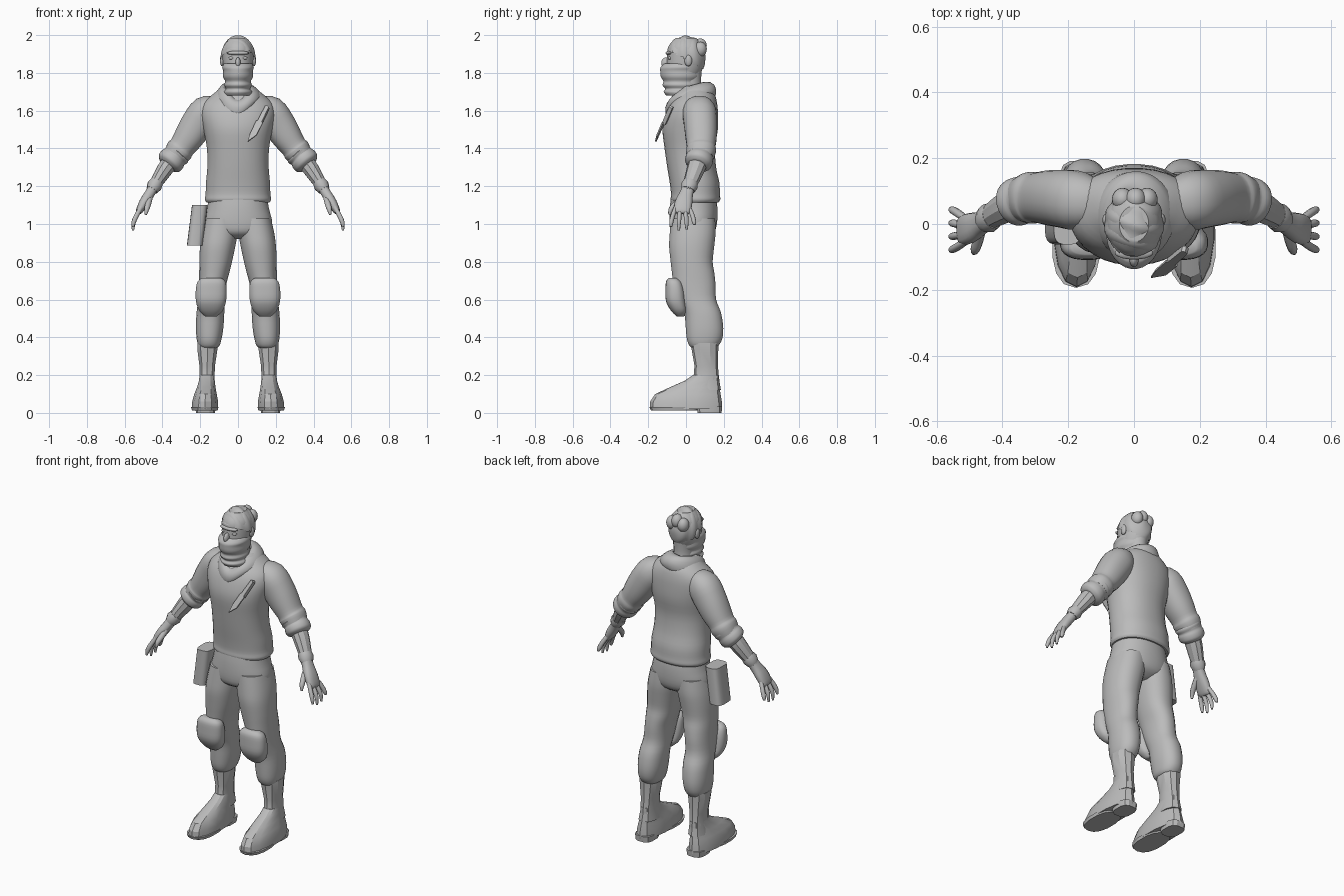
import bpy, bmesh, math
from mathutils import Vector, Matrix

default_cube = bpy.data.objects.get("Cube")
if default_cube:
    bpy.data.objects.remove(default_cube, do_unlink=True)

grey = bpy.data.materials.new("plain grey")
grey.use_nodes = True
grey.diffuse_color = (.5, .5, .5, 1)
grey.node_tree.nodes["Principled BSDF"].inputs["Base Color"].default_value = grey.diffuse_color


def finish(name, bm, angle=45):
    """Turn a bmesh into a shaded object."""
    bmesh.ops.recalc_face_normals(bm, faces=bm.faces)
    mesh = bpy.data.meshes.new(name)
    bm.to_mesh(mesh)
    bm.free()
    mesh.materials.append(grey)
    obj = bpy.data.objects.new(name, mesh)
    bpy.context.collection.objects.link(obj)
    bpy.ops.object.select_all(action="DESELECT")
    obj.select_set(True)
    bpy.context.view_layer.objects.active = obj
    bpy.ops.object.shade_smooth_by_angle(angle=math.radians(angle))
    return obj


def refine(rows, steps):
    """Smooth interpolation through the rows of a loft."""
    rows = [Vector(r) for r in rows]
    result = []
    for i in range(len(rows) - 1):
        p, q = rows[i], rows[i + 1]
        before, after = rows[max(i - 1, 0)], rows[min(i + 2, len(rows) - 1)]
        for k in range(steps):
            t = k / steps
            m, n = (q - before) / 2, (after - p) / 2
            result.append(p + m * t + (3 * (q - p) - 2 * m - n) * t**2
                          + (2 * (p - q) + m + n) * t**3)
    return result + [rows[-1]]


def loft(name, rows, side=1, sides=24, steps=3, power=2.0, follow=False, angle=45):
    """Rows are x, y, z, half width, half depth; rings may follow the path."""
    bm = bmesh.new()
    rows = refine(rows, steps)
    rings = []
    for i, row in enumerate(rows):
        center = Vector(row[:3])
        across, deep = Vector((1, 0, 0)), Vector((0, 1, 0))
        if follow:
            ahead = Vector(rows[min(i + 1, len(rows) - 1)][:3])
            tangent = (ahead - Vector(rows[max(i - 1, 0)][:3])).normalized()
            across = tangent.cross(deep).normalized()
            deep = across.cross(tangent)
        ring = []
        for k in range(sides):
            a = math.tau * (k + .5) / sides
            c, s = math.cos(a), math.sin(a)
            u = math.copysign(abs(c) ** (2 / power), c) * row[3]
            v = math.copysign(abs(s) ** (2 / power), s) * row[4]
            p = center + across * u + deep * v
            ring.append(bm.verts.new((p.x * side, p.y, p.z)))
        rings.append(ring)
    for low, high in zip(rings, rings[1:]):
        for k in range(sides):
            n = (k + 1) % sides
            bm.faces.new((low[k], low[n], high[n], high[k]))
    bm.faces.new(rings[0])
    bm.faces.new(rings[-1])
    return finish(name, bm, angle)


def ball(name, place, size):
    bm = bmesh.new()
    bmesh.ops.create_uvsphere(bm, u_segments=20, v_segments=12, radius=1)
    bm.transform(Matrix.Translation(place) @ Matrix.Diagonal((*size, 1)))
    return finish(name, bm)


# Sweater body, with a turned hem
loft("sweater", [
    (0, .05, 1.115, .168, .122), (0, .05, 1.13, .176, .132), (0, .05, 1.16, .172, .13),
    (0, .045, 1.22, .17, .132), (0, .03, 1.3, .163, .13), (0, .02, 1.4, .165, .134),
    (0, .022, 1.5, .183, .147), (0, .03, 1.58, .198, .14), (0, .04, 1.64, .185, .125),
    (0, .05, 1.69, .13, .1), (0, .04, 1.73, .08, .07)], sides=32, power=2.2)

# Trouser seat
loft("trouser_seat", [
    (0, .04, 1.14, .155, .12), (0, .04, 1.08, .165, .127), (0, .038, 1.0, .182, .126),
    (0, .035, .95, .15, .11), (0, .035, .92, .06, .06)], sides=32, power=2.2)

# Hooded collar: a slanted roll that dips to a point in front
bm = bmesh.new()
turns, section = 40, 12
collar = []
for i in range(turns):
    a = math.tau * i / turns
    c, s = math.cos(a), math.sin(a)
    front = max(0, -s)
    center = Vector((.085 * c, .025 + .1 * s, 1.685 + .025 * s - .045 * front**5))
    out = Vector((c, s, 0))
    ring = []
    for k in range(section):
        b = math.tau * k / section
        wrinkle = 1 + .1 * math.sin(3 * b + 2 * c)
        offset = out * math.cos(b) * .035 + Vector((-.3 * c, -.3 * s, 1)) * math.sin(b) * .046
        ring.append(bm.verts.new(center + offset * wrinkle))
    collar.append(ring)
for i in range(turns):
    r, q = collar[i], collar[(i + 1) % turns]
    for k in range(section):
        n = (k + 1) % section
        bm.faces.new((r[k], r[n], q[n], q[k]))
finish("hood_collar", bm, 60)

# Head and neck, with a folded cloth over the lower face
loft("neck", [(0, .02, 1.66, .07, .075), (0, .015, 1.74, .055, .065), (0, .015, 1.82, .06, .07)])
loft("head", [
    (0, -.045, 1.72, .035, .045), (0, -.03, 1.755, .06, .078), (0, -.008, 1.82, .076, .096),
    (0, 0, 1.88, .082, .101), (0, 0, 1.94, .078, .094), (0, 0, 1.985, .045, .055)])
loft("face_cloth", [
    (0, -.02, 1.68, .07, .085), (0, -.025, 1.7, .076, .094), (0, -.025, 1.715, .064, .085),
    (0, -.03, 1.735, .074, .095), (0, -.03, 1.755, .068, .09), (0, -.03, 1.78, .08, .104),
    (0, -.032, 1.81, .079, .105), (0, -.03, 1.83, .084, .105), (0, -.025, 1.85, .074, .09)],
    sides=28, angle=60)
ball("nose", (0, -.106, 1.852), (.014, .025, .03))
ball("brow", (0, -.088, 1.905), (.058, .02, .012))

# Wavy swept hair, trimmed along a hairline that falls toward the nape
bm = bmesh.new()
bmesh.ops.create_uvsphere(bm, u_segments=48, v_segments=32, radius=1)
for v in bm.verts:
    wave = 1 + .03 * math.sin(11 * v.co.y + 3 * v.co.x + 2 * v.co.z)
    v.co = Vector((v.co.x * .09, v.co.y * .106, v.co.z * .112)) * wave
    v.co.z += 1.884
trimmed = [f for f in bm.faces
           if f.calc_center_median().z < 1.868 - .6 * f.calc_center_median().y]
bmesh.ops.delete(bm, geom=trimmed, context="FACES")
finish("hair", bm, 60)
for i, x in enumerate((-.035, .005, .04)):
    ball(f"hair_tuft_{i + 1}", (x, .075, 1.945 - abs(x) / 2), (.032, .035, .04))

# Arms, legs and paired face parts
for side, label in ((1, "left"), (-1, "right")):
    def part(name, rows, **options):
        return loft(f"{label}_{name}", rows, side, **options)

    ball(f"{label}_eye", (side * .034, -.084, 1.878), (.016, .012, .009))
    ball(f"{label}_ear", (side * .084, .012, 1.865), (.012, .02, .03))

    part("sleeve", [
        (.1, .06, 1.63, .05, .06), (.165, .07, 1.598, .085, .088),
        (.215, .077, 1.53, .088, .088), (.26, .08, 1.46, .08, .083),
        (.295, .08, 1.41, .07, .076), (.31, .08, 1.39, .074, .079),
        (.335, .075, 1.355, .064, .07)], follow=True, power=2.2)
    part("rolled_cuff", [
        (.31, .078, 1.385, .058, .062), (.32, .077, 1.373, .073, .077),
        (.335, .074, 1.357, .067, .07), (.348, .07, 1.342, .073, .074),
        (.365, .064, 1.322, .07, .07), (.375, .06, 1.31, .05, .05)], follow=True)
    part("forearm", [
        (.35, .068, 1.34, .045, .05), (.39, .05, 1.285, .044, .048),
        (.46, .008, 1.175, .028, .033)], follow=True, sides=10, angle=25)
    part("glove_cuff", [
        (.43, .025, 1.222, .036, .04), (.442, .018, 1.203, .041, .045),
        (.456, .01, 1.18, .032, .037)], follow=True, sides=12, steps=1)
    part("palm", [
        (.445, .015, 1.2, .026, .032), (.468, .002, 1.16, .027, .036),
        (.497, -.012, 1.115, .026, .046), (.522, -.02, 1.07, .019, .045),
        (.528, -.022, 1.055, .01, .035)], follow=True, sides=14, power=2.5)
    for i, finger in enumerate(("index", "middle", "ring", "little")):
        y = -.053 + .023 * i
        spread = (y + .02) * .5
        tip = (.985, .965, .97, .995)[i]
        part(f"{finger}_finger", [
            (.512, y, 1.09, .012, .011), (.537, y + spread, 1.045, .013, .012),
            (.552, y + spread * 1.5, 1.01, .012, .011),
            (.556, y + spread * 1.6, tip, .006, .006)], follow=True, sides=10)
    part("thumb", [
        (.465, -.012, 1.145, .016, .018), (.474, -.05, 1.11, .016, .016),
        (.483, -.078, 1.08, .014, .014), (.488, -.088, 1.05, .006, .006)],
        follow=True, sides=10)

    # Baggy trouser leg gathered above the boot
    part("trouser_leg", [
        (.085, .037, 1.03, .09, .118), (.097, .035, .95, .096, .122),
        (.108, .03, .88, .094, .12), (.118, .03, .8, .087, .112),
        (.126, .038, .74, .08, .113), (.134, .045, .68, .073, .112),
        (.14, .06, .6, .071, .1), (.146, .088, .53, .074, .098),
        (.15, .098, .45, .073, .1), (.153, .098, .39, .066, .094),
        (.154, .095, .355, .056, .077), (.155, .095, .342, .04, .06)], power=2.25)
    part("knee_pad", [
        (.14, -.07, .715, .05, .022), (.14, -.064, .695, .074, .042),
        (.142, -.058, .65, .082, .051), (.143, -.053, .59, .08, .053),
        (.143, -.037, .54, .062, .042), (.143, -.03, .51, .03, .018)],
        power=2.5, angle=50)

    # Faceted boot with a separate sole and heel
    part("boot_shaft", [
        (.162, .1, .37, .056, .072), (.162, .1, .34, .056, .071),
        (.163, .107, .25, .043, .062), (.164, .107, .18, .041, .068),
        (.166, .1, .12, .05, .085)], sides=10, steps=1, power=2.4, angle=25)
    part("boot_foot", [
        (.175, 0, .02, .071, .192), (.174, 0, .06, .07, .19),
        (.172, .01, .1, .061, .173), (.168, .045, .135, .05, .132),
        (.165, .085, .17, .043, .092), (.164, .106, .2, .04, .068)],
        sides=14, steps=1, power=2.25, angle=25)
    part("boot_sole", [
        (.176, -.06, .012, .069, .125), (.176, -.06, .03, .074, .134)],
        sides=14, steps=1, power=2.4, angle=25)
    part("boot_heel", [
        (.172, .125, 0, .052, .065), (.172, .125, .035, .055, .068)],
        sides=12, steps=1, power=3, angle=25)

# Hip pouch hanging on the right
loft("hip_pouch", [
    (-.229, 0, .885, .042, .062), (-.202, 0, 1.1, .042, .062)],
    sides=20, steps=1, power=3.5, angle=40)

# Sheathed knife set diagonally on the chest: length and width outline
tip, end = Vector((.06, -.168, 1.435)), Vector((.155, -.085, 1.628))
along = (end - tip).normalized()
wide = along.cross(Vector((-.4, -1, 0))).normalized()
for name, outline, thick in (
        ("knife_blade", ((0, -.01), (.05, .018), (.13, .02), (.13, -.018), (.05, -.018)), .008),
        ("knife_handle", ((.12, -.013), (.12, .013), (.225, .011), (.232, 0), (.225, -.01)), .02)):
    bm = bmesh.new()
    face = bm.faces.new([bm.verts.new(tip + along * u + wide * v) for u, v in outline])
    depth = along.cross(wide).normalized() * thick
    made = bmesh.ops.extrude_face_region(bm, geom=[face])["geom"]
    bmesh.ops.translate(bm, verts=[v for v in made if isinstance(v, bmesh.types.BMVert)], vec=depth)
    finish(name, bm, 25)
